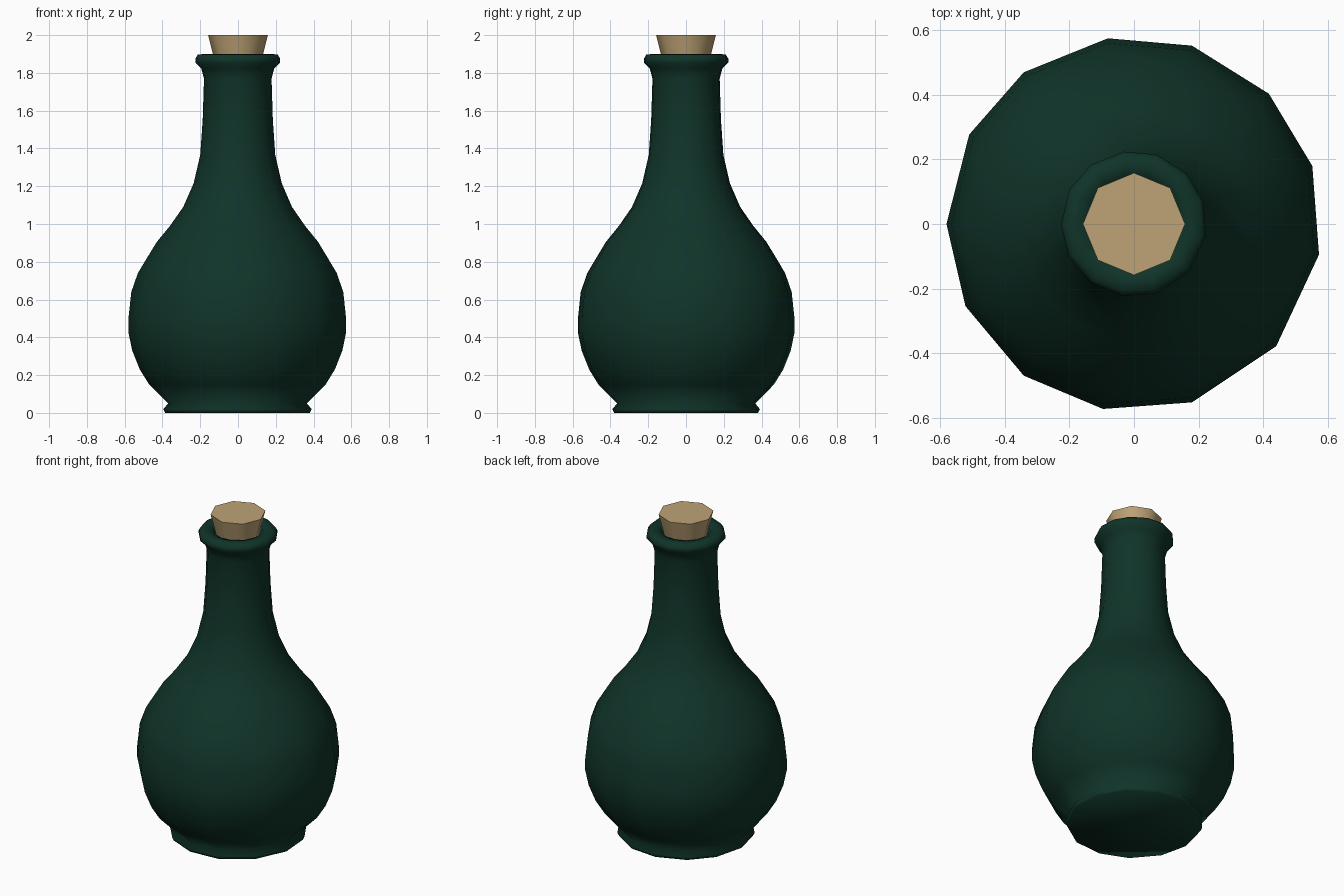
import bpy
import bmesh
from math import cos, sin, radians, tau

cube = bpy.data.objects.get("Cube")
if cube:
    bpy.data.objects.remove(cube, do_unlink=True)


def make_material(name, colour):
    mat = bpy.data.materials.new(name)
    mat.use_nodes = True
    mat.diffuse_color = colour
    mat.node_tree.nodes["Principled BSDF"].inputs["Base Color"].default_value = colour
    return mat


def lathe(name, profile, angles, mat, smooth_angle):
    """Skin rings of (radius, height) around z and cap both ends."""
    bm = bmesh.new()
    rings = [[bm.verts.new((r * cos(a), r * sin(a), z)) for a in angles]
             for r, z in profile]
    n = len(angles)
    for low, high in zip(rings, rings[1:]):
        for i in range(n):
            j = (i + 1) % n
            bm.faces.new((low[i], low[j], high[j], high[i]))
    bm.faces.new(rings[0][::-1])
    bm.faces.new(rings[-1])
    bmesh.ops.recalc_face_normals(bm, faces=bm.faces)
    mesh = bpy.data.meshes.new(name)
    bm.to_mesh(mesh)
    bm.free()
    mesh.materials.append(mat)
    obj = bpy.data.objects.new(name, mesh)
    bpy.context.collection.objects.link(obj)
    bpy.ops.object.select_all(action="DESELECT")
    obj.select_set(True)
    bpy.context.view_layer.objects.active = obj
    if smooth_angle is None:
        bpy.ops.object.shade_smooth()
    else:
        bpy.ops.object.shade_smooth_by_angle(angle=radians(smooth_angle))
    return obj


glass = make_material("dark green glass", (0.005, 0.034, 0.022, 1))
cork = make_material("cork", (0.52, 0.37, 0.18, 1))

# Bottle: foot, round belly, slender neck, rolled lip and inner mouth
bottle_profile = [
    (0.385, 0.0), (0.395, 0.02), (0.37, 0.05),
    (0.47, 0.15), (0.52, 0.23), (0.56, 0.33), (0.58, 0.425), (0.58, 0.5),
    (0.565, 0.64), (0.53, 0.74), (0.485, 0.815), (0.43, 0.905), (0.36, 0.99),
    (0.29, 1.09), (0.235, 1.215), (0.2, 1.365), (0.187, 1.55), (0.18, 1.77),
    (0.195, 1.825), (0.226, 1.855), (0.226, 1.875), (0.213, 1.897),
    (0.18, 1.9), (0.14, 1.89), (0.125, 1.8),
]
# Slightly uneven thirteen-sided cross-section
bottle_angles = [radians(a) for a in (
    -154, -126, -99.5, -72, -40.7, -9.4, 18, 44, 72, 98, 126, 151.5, 180)]
lathe("bottle", bottle_profile, bottle_angles, glass, None)

# Tapered eight-sided stopper
lathe("stopper", [(0.11, 1.81), (0.158, 2.0)],
      [tau * i / 8 for i in range(8)], cork, 50)
